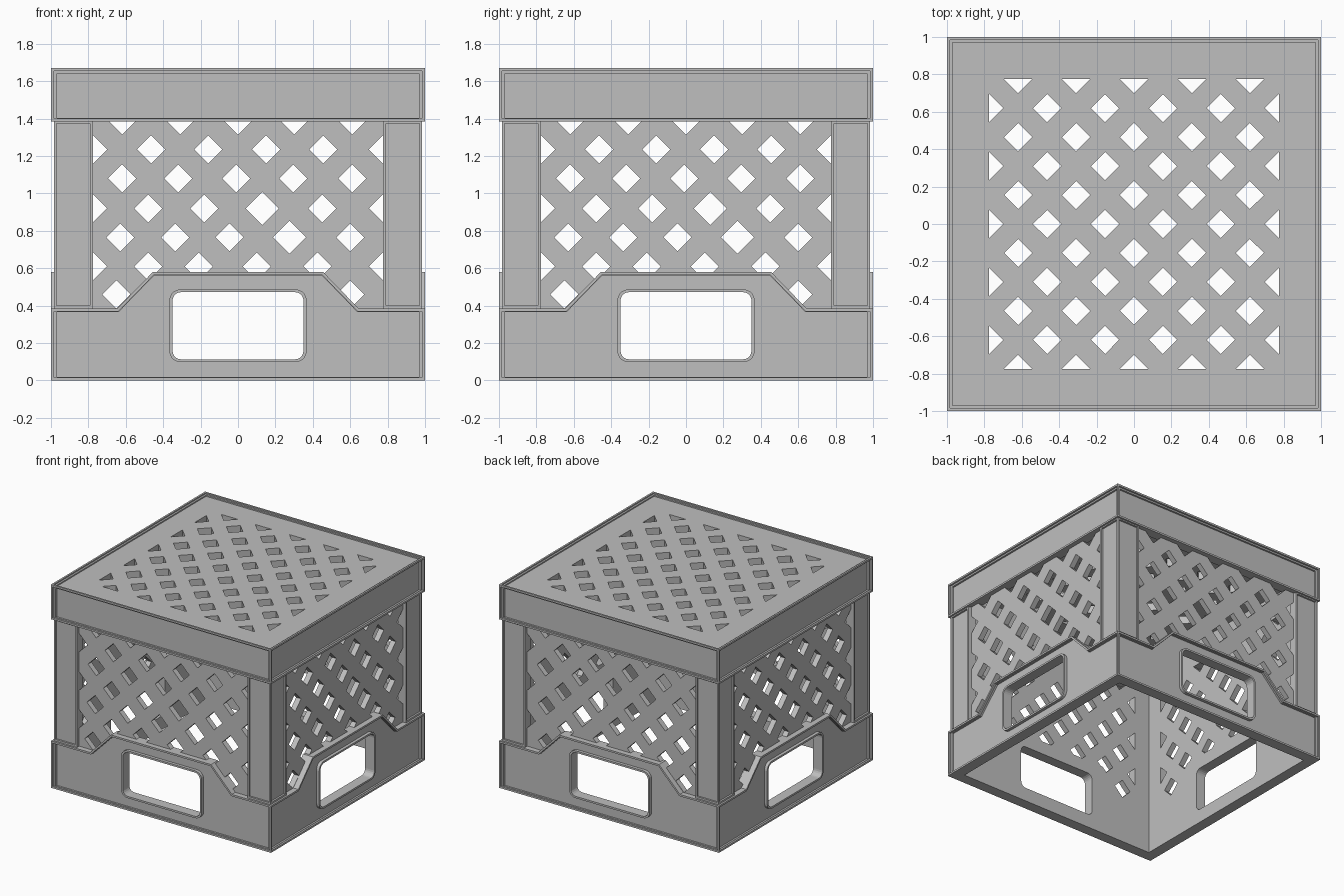
import bpy
from math import pi, cos, sin
from mathutils import Matrix, Vector

if "Cube" in bpy.data.objects:
    bpy.data.objects.remove(bpy.data.objects["Cube"], do_unlink=True)

GREY = (0.52, 0.52, 0.52, 1)
plastic = bpy.data.materials.new("grey plastic")
plastic.use_nodes = True
plastic.diffuse_color = GREY
plastic.node_tree.nodes["Principled BSDF"].inputs["Base Color"].default_value = GREY


def rect(x0, x1, z0, z1):
    return [(x0, z0), (x1, z0), (x1, z1), (x0, z1)]


def rounded(w, z0, z1, r):
    """Rounded rectangle, centred on x = 0."""
    pts = []
    corners = [(w - r, z0 + r), (w - r, z1 - r), (r - w, z1 - r), (r - w, z0 + r)]
    for i, (cx, cz) in enumerate(corners):
        for k in range(6):
            a = (i - 1 + k / 5) * pi / 2
            pts.append((cx + r * cos(a), cz + r * sin(a)))
    return pts


def diamond(x, z, r):
    return [(x - r, z), (x, z - r), (x + r, z), (x, z + r)]


def inset(loop, d):
    """Mitred inward offset of a counter-clockwise loop."""
    out = []
    for i, p in enumerate(loop):
        p = Vector(p)
        a = (p - Vector(loop[i - 1])).normalized()
        b = (Vector(loop[(i + 1) % len(loop)]) - p).normalized()
        na, nb = Vector((-a.y, a.x)), Vector((-b.y, b.x))
        out.append(tuple(p + (na + nb) * d / (1 + na.dot(nb))))
    return out


def plate(name, loops, low, high):
    """Flat sheet with holes, between two heights on local z."""
    curve = bpy.data.curves.new(name, "CURVE")
    curve.dimensions = "2D"
    curve.fill_mode = "BOTH"
    curve.extrude = (high - low) / 2
    for loop in loops:
        s = curve.splines.new("POLY")
        s.points.add(len(loop) - 1)
        for point, (x, y) in zip(s.points, loop):
            point.co = (x, y, 0, 1)
        s.use_cyclic_u = True
    ob = bpy.data.objects.new(name, curve)
    bpy.context.collection.objects.link(ob)
    dg = bpy.context.evaluated_depsgraph_get()
    mesh = bpy.data.meshes.new_from_object(ob.evaluated_get(dg))
    bpy.data.objects.remove(ob, do_unlink=True)
    mesh.transform(Matrix.Translation((0, 0, (low + high) / 2)))
    return mesh


def add(name, mesh):
    mesh.materials.clear()
    mesh.materials.append(plastic)
    for p in mesh.polygons:
        p.use_smooth = False
        p.material_index = 0
    ob = bpy.data.objects.new(name, mesh)
    bpy.context.collection.objects.link(ob)
    return ob


def weld(mesh):
    import bmesh
    bm = bmesh.new()
    bm.from_mesh(mesh)
    bmesh.ops.remove_doubles(bm, verts=bm.verts, dist=0.0001)
    bmesh.ops.recalc_face_normals(bm, faces=bm.faces)
    bm.to_mesh(mesh)
    bm.free()
    return mesh


def lattice(outline, holes, low, high):
    """Sheet with diamond holes, cut cleanly at its border."""
    body = add("lattice_blank", weld(plate("blank", [outline], low, high)))
    cutter = add("lattice_cutter", weld(plate("cutter", holes, low - 0.1, high + 0.1)))
    cutter.hide_render = True
    mod = body.modifiers.new("holes", "BOOLEAN")
    mod.operation, mod.solver, mod.object = "DIFFERENCE", "EXACT", cutter
    dg = bpy.context.evaluated_depsgraph_get()
    mesh = bpy.data.meshes.new_from_object(body.evaluated_get(dg))
    for ob in (body, cutter):
        bpy.data.objects.remove(ob, do_unlink=True)
    return mesh


STAND = Matrix.Rotation(pi / 2, 4, "X")     # local z becomes outward (-y)
TURN = Matrix.Rotation(pi / 2, 4, "Z")
FRONT_BACK = {"front": Matrix(), "back": Matrix.Scale(-1, 4, (0, 1, 0))}
SIDES = {"right": TURN, "left": Matrix.Scale(-1, 4, (1, 0, 0)) @ TURN}


def place(name, mesh, where):
    for side, m in where.items():
        copy = mesh.copy()
        copy.transform(m @ STAND)
        if m.determinant() < 0:
            copy.flip_normals()
        add(side + "_" + name, copy)


ALL = {**FRONT_BACK, **SIDES}
CORE, INNER = 0.97, 0.91

# Outlines shared by every wall
window = [(-0.645, 0.385), (-0.455, 0.58), (0.455, 0.58), (0.645, 0.385),
          (0.775, 0.385), (0.775, 1.39), (-0.775, 1.39), (-0.775, 0.385)]
grip = rounded(0.35, 0.113, 0.472, 0.045)


def lower_outline(w):
    return [(-w, 0), (w, 0), (w, 0.385), (0.645, 0.385), (0.455, 0.58),
            (-0.455, 0.58), (-0.645, 0.385), (-w, 0.385)]


# Wall frames with lattice opening and hand grip
for where, w in ((FRONT_BACK, CORE), (SIDES, INNER)):
    place("wall", plate("wall", [rect(-w, w, 0, 1.59), window, grip], INNER, CORE), where)

# Slightly uneven diamond lattice in the walls
rows = [(1.39, [-0.62, -0.31, 0, 0.3, 0.61]),
        (1.235, [-0.775, -0.465, -0.16, 0.15, 0.455, 0.775]),
        (1.08, [-0.62, -0.32, -0.01, 0.295, 0.61]),
        (0.92, [-0.775, -0.48, -0.18, 0.13, 0.45, 0.775]),
        (0.765, [-0.63, -0.335, -0.045, 0.275, 0.6]),
        (0.61, [-0.775, -0.48, -0.21, 0.1, 0.425, 0.775]),
        (0.46, [-0.65, 0.6])]
holes = [diamond(x, z, 0.088 if x in (0.275, 0.13) else 0.075)
         for z, xs in rows for x in xs]
place("wall_lattice", lattice(window, holes, INNER, 0.955), ALL)

# Stepped raised borders of the upper band and lower panel
for tag, w, top, low, high, width in (("outer", 1, 1.67, 0.985, 1, 0.015),
                                      ("inner", 0.985, 1.66, CORE, 0.985, 0.018)):
    for name, loop in (("upper_band_border", rect(-w, w, 1.385, top)),
                       ("lower_panel_border", lower_outline(w))):
        place(name + "_" + tag, plate(name, [loop, inset(loop, width)], low, high), ALL)

# Raised ring round the hand grip
place("grip_ring", plate("ring", [rounded(0.367, 0.098, 0.487, 0.06), grip], CORE, 0.995), ALL)

# Raised borders on the corner columns
for tag, x0, x1 in (("a", -0.985, -0.775), ("b", 0.775, 0.985)):
    loop = rect(x0, x1, 0.385, 1.39)
    place("column_border_" + tag, plate("column", [loop, inset(loop, 0.015)], CORE, 0.985), ALL)

# Closed top: solid margin around a regular lattice
field = rect(-0.775, 0.775, -0.775, 0.775)
add("top_margin", plate("margin", [rect(-CORE, CORE, -CORE, CORE), field], 1.59, 1.65))
P = 0.155
grid = [diamond(i * P, j * P, 0.075)
        for i in range(-5, 6) for j in range(-5, 6) if (i + j) % 2]
add("top_lattice", lattice(field, grid, 1.59, 1.65))
